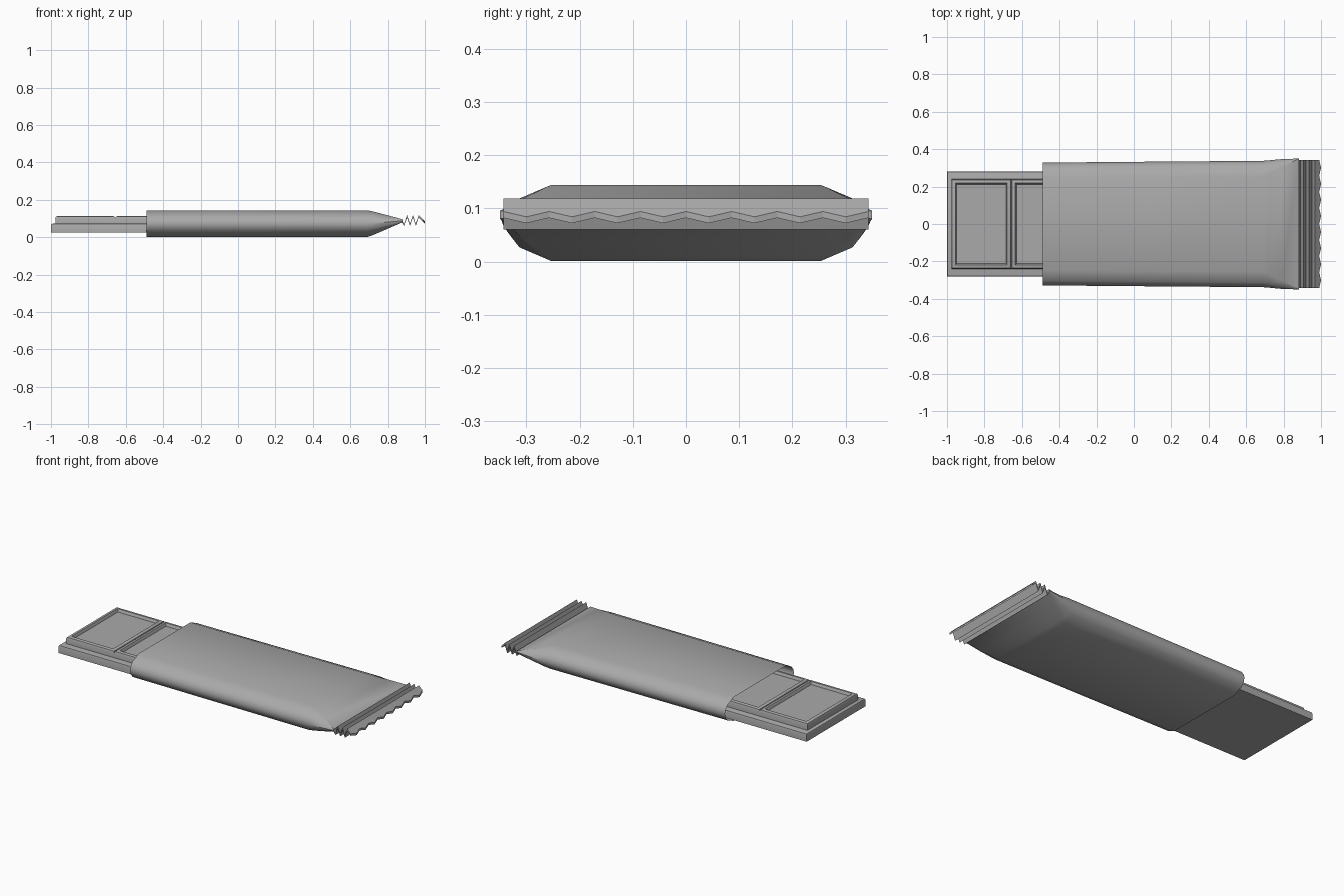
import bpy, bmesh, math

cube = bpy.data.objects.get("Cube")
if cube:
    bpy.data.objects.remove(cube, do_unlink=True)

grey = bpy.data.materials.new("plain_grey")
grey.use_nodes = True
grey.diffuse_color = (0.4, 0.4, 0.4, 1)
grey.node_tree.nodes["Principled BSDF"].inputs["Base Color"].default_value = (0.4, 0.4, 0.4, 1)


def finish(name, bm, angle=35):
    """Turn a bmesh into a shaded, coloured object."""
    mesh = bpy.data.meshes.new(name)
    bm.to_mesh(mesh)
    bm.free()
    obj = bpy.data.objects.new(name, mesh)
    bpy.context.collection.objects.link(obj)
    mesh.materials.append(grey)
    bpy.ops.object.select_all(action='DESELECT')
    obj.select_set(True)
    bpy.context.view_layer.objects.active = obj
    bpy.ops.object.shade_smooth_by_angle(angle=math.radians(angle))
    return obj


def loft(rings):
    """Skin closed rings with quads and cap both ends."""
    bm = bmesh.new()
    rows = [[bm.verts.new(p) for p in ring] for ring in rings]
    n = len(rows[0])
    for a, b in zip(rows, rows[1:]):
        for i in range(n):
            j = (i + 1) % n
            bm.faces.new((a[i], a[j], b[j], b[i]))
    first_cap = bm.faces.new(rows[0])
    bm.faces.new(rows[-1])
    bmesh.ops.recalc_face_normals(bm, faces=bm.faces[:])
    return bm, first_cap


def box(x0, x1, half_width, z0, z1):
    bm = bmesh.new()
    bmesh.ops.create_cube(bm, size=1)
    for v in bm.verts:
        v.co = ((x0 + x1) / 2 + v.co.x * (x1 - x0), v.co.y * 2 * half_width,
                (z0 + z1) / 2 + v.co.z * (z1 - z0))
    return bm


def bevel_top(bm, width):
    top = max(bm.faces, key=lambda f: f.calc_center_median().z)
    bmesh.ops.bevel(bm, geom=top.edges[:], offset=width, segments=2,
                    profile=0.5, affect='EDGES')


# Wrapper: soft-edged sleeve, open at one end and pinched flat at the other
MID = 0.0725
QUARTER = [(0.255, 0.0715), (0.315, 0.046), (0.333, 0.023), (0.34, 0.0)]
upper = QUARTER + [(y, -z) for y, z in QUARTER[-2::-1]]
SECTION = upper + [(-y, z) for y, z in reversed(upper)]


def sleeve_ring(x, widen, pinch, fold=0.0):
    ring = []
    for y, z in SECTION:
        flat_y = math.copysign(0.35, y)
        py = y * widen * (1 - pinch) + flat_y * pinch
        height = z * (1 - 0.9 * pinch)
        if 0 < z < 0.06:            # gusset crease in the upper shoulders
            height -= fold
        ring.append((x, py, MID + 0.0155 * pinch + height))
    return ring


bm, mouth = loft([sleeve_ring(-0.49, 0.965, 0), sleeve_ring(0.1, 0.98, 0),
                  sleeve_ring(0.69, 0.993, 0), sleeve_ring(0.72, 0.997, 0.12),
                  sleeve_ring(0.79, 1.01, 0.5, 0.007), sleeve_ring(0.882, 1.0, 1)])
bmesh.ops.delete(bm, geom=[mouth], context='FACES_ONLY')
finish("wrapper_sleeve", bm)

# Crimped seal: corrugated strip with a pinked outer edge
ridges = [(0.874, 0.088)]
for k in range(3):
    x = 0.889 + 0.031 * k
    ridges += [(x, 0.066), (x + 0.016, 0.112)]
COLUMNS = 16
rings = []
for i in range(COLUMNS + 1):
    y = -0.343 + 0.686 * i / COLUMNS
    tip = (1.0, 0.078) if i % 2 else (0.99, 0.088)
    line = ridges + [tip]
    rings.append([(x, y, z + 0.006) for x, z in line]
                 + [(x, y, z - 0.006) for x, z in reversed(line)])
bm, _ = loft(rings)
finish("crimped_seal", bm, 25)

# Bar base
bm = box(-1.0, 0.65, 0.28, 0.025, 0.072)
bevel_top(bm, 0.008)
finish("bar_base", bm)

# Bar segments: bevelled blocks with a sunken panel on top
PITCH = 0.32
for k in range(5):
    x0 = -0.977 + PITCH * k
    bm = box(x0, x0 + PITCH, 0.24, 0.068, 0.113)
    bevel_top(bm, 0.012)
    top = max(bm.faces, key=lambda f: f.calc_center_median().z)
    bmesh.ops.inset_region(bm, faces=[top], thickness=0.014, depth=0)
    bmesh.ops.inset_region(bm, faces=[top], thickness=0.004, depth=-0.005)
    bmesh.ops.inset_region(bm, faces=[top], thickness=0.005, depth=-0.011)
    finish("bar_segment_%d" % (k + 1), bm)
